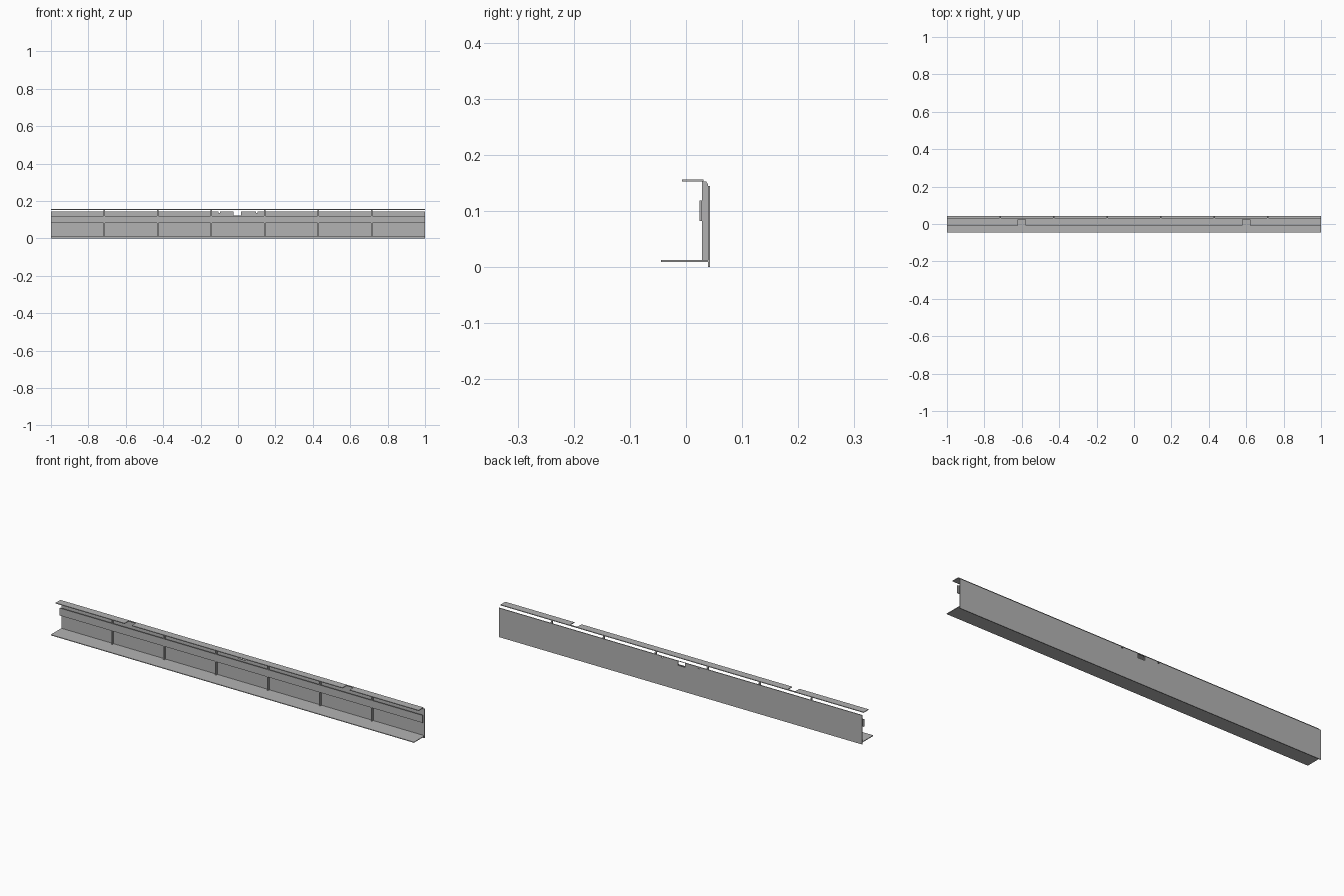
import bpy
import bmesh

# Remove the default cube
cube = bpy.data.objects.get("Cube")
if cube:
    bpy.data.objects.remove(cube, do_unlink=True)

# Single grey metal colour
GREY = (0.45, 0.45, 0.45, 1.0)
metal = bpy.data.materials.new("grey_metal")
metal.use_nodes = True
metal.diffuse_color = GREY
metal.node_tree.nodes["Principled BSDF"].inputs["Base Color"].default_value = GREY


def make_object(name, bm):
    bmesh.ops.recalc_face_normals(bm, faces=bm.faces)
    mesh = bpy.data.meshes.new(name)
    bm.to_mesh(mesh)
    bm.free()
    mesh.materials.append(metal)
    obj = bpy.data.objects.new(name, mesh)
    bpy.context.collection.objects.link(obj)
    return obj


def prism(name, points, direction):
    """Extrude a flat outline along a direction."""
    bm = bmesh.new()
    face = bm.faces.new([bm.verts.new(p) for p in points])
    new = bmesh.ops.extrude_face_region(bm, geom=[face])["geom"]
    verts = [v for v in new if isinstance(v, bmesh.types.BMVert)]
    bmesh.ops.translate(bm, verts=verts, vec=direction)
    return make_object(name, bm)


def box(name, x, y, z):
    outline = [(x[0], y[0], z[0]), (x[1], y[0], z[0]),
               (x[1], y[1], z[0]), (x[0], y[1], z[0])]
    return prism(name, outline, (0, 0, z[1] - z[0]))


def cut(target, cutter):
    cutter.hide_render = True
    mod = target.modifiers.new("cut", "BOOLEAN")
    mod.operation = "DIFFERENCE"
    mod.solver = "EXACT"
    mod.object = cutter
    bpy.context.view_layer.objects.active = target
    bpy.ops.object.modifier_apply(modifier=mod.name)
    bpy.data.objects.remove(cutter, do_unlink=True)


FULL = (-1, 1)

# Long plates: rear panel, bottom shelf, middle rail
panel = box("rear_panel", FULL, (0.039, 0.043), (0, 0.145))
box("bottom_shelf", FULL, (-0.0445, 0.039), (0.009, 0.0125))
box("middle_rail", FULL, (0.024, 0.0285), (0.082, 0.119))

# Central opening and two small fixing holes in the panel
cut(panel, box("opening_cutter", (-0.024, 0.015), (0.03, 0.05), (0.123, 0.1435)))
for x in (-0.1, 0.1):
    cut(panel, box("hole_cutter", (x - 0.004, x + 0.004), (0.03, 0.05), (0.137, 0.143)))

# Top flange with two notches open to the front
outline = [(-1, -0.007)]
for x in (-0.6, 0.6):
    outline += [(x - 0.02, -0.007), (x - 0.02, 0.025),
                (x + 0.02, 0.025), (x + 0.02, -0.007)]
outline += [(1, -0.007), (1, 0.031), (-1, 0.031)]
prism("top_flange", [(x, y, 0.153) for x, y in outline], (0, 0, 0.0035))

# Upright ribs joining the plates, with a clipped rear top corner
RIB_WIDTH = 0.006
rib_profile = [(0.0285, 0.0125), (0.039, 0.0125), (0.039, 0.148),
               (0.036, 0.153), (0.0285, 0.153)]
for i in range(6):
    x = (i - 2.5) * 0.286 - RIB_WIDTH / 2
    prism("rib_%d" % (i + 1), [(x, y, z) for y, z in rib_profile], (RIB_WIDTH, 0, 0))
